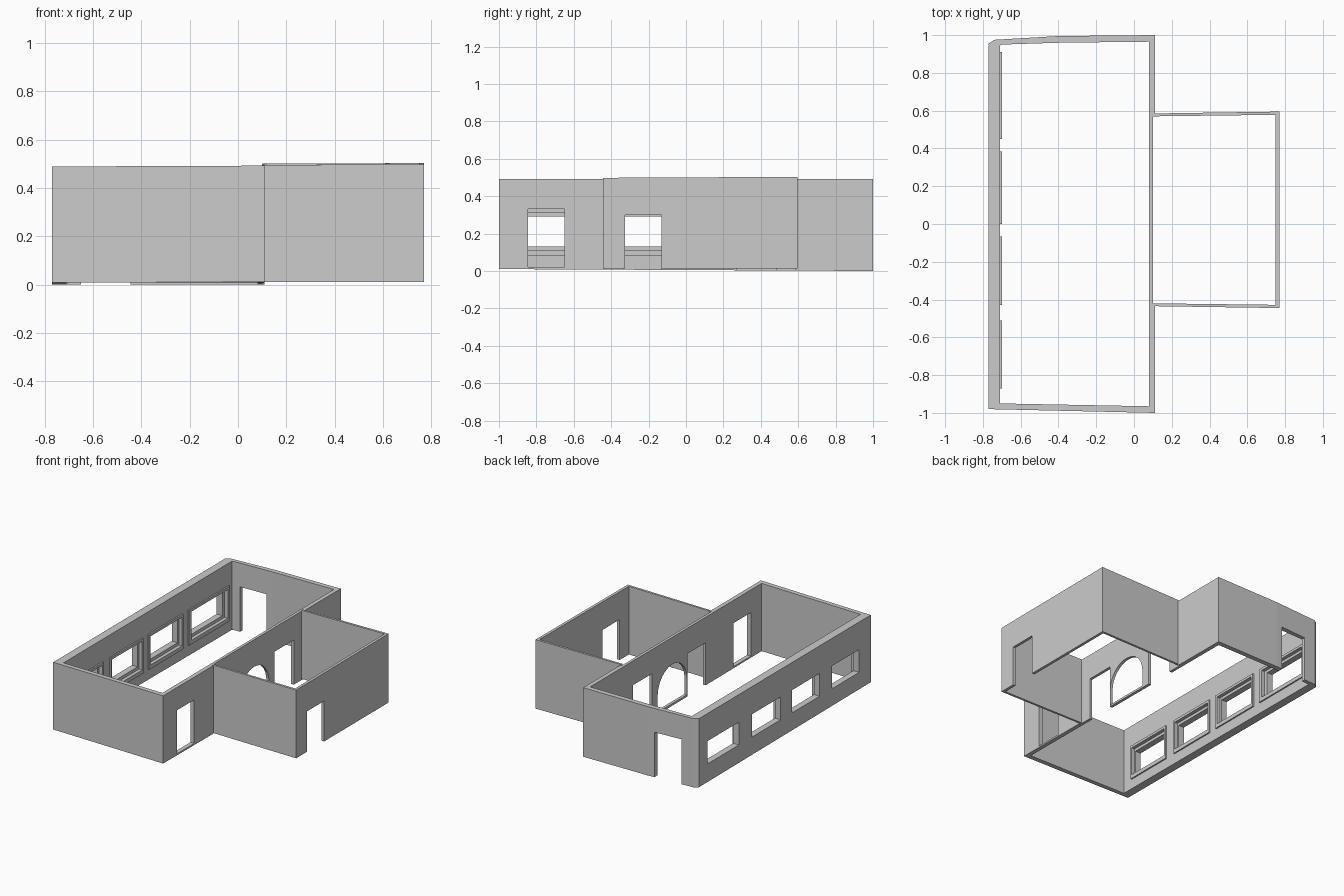
import bpy, bmesh, math

if "Cube" in bpy.data.objects:
    bpy.data.objects.remove(bpy.data.objects["Cube"])

grey = bpy.data.materials.new("plaster grey")
grey.diffuse_color = (0.6, 0.6, 0.6, 1)
grey.use_nodes = True
grey.node_tree.nodes["Principled BSDF"].inputs["Base Color"].default_value = grey.diffuse_color


def make_object(name, bm):
    bmesh.ops.recalc_face_normals(bm, faces=bm.faces)
    me = bpy.data.meshes.new(name)
    bm.to_mesh(me)
    bm.free()
    me.materials.append(grey)
    ob = bpy.data.objects.new(name, me)
    bpy.context.collection.objects.link(ob)
    return ob


def wall_strip(name, pairs, closed, bottom, top):
    """Wall running along pairs of (outer, inner) plan points."""
    bm = bmesh.new()
    rings = []
    for (ox, oy), (ix, iy) in pairs:
        rings.append([bm.verts.new(p) for p in (
            (ox, oy, bottom(ox, oy)), (ix, iy, bottom(ix, iy)),
            (ix, iy, top(ix, iy)), (ox, oy, top(ox, oy)))])
    n = len(rings)
    for i in range(n if closed else n - 1):
        a, b = rings[i], rings[(i + 1) % n]
        for k in range(4):
            m = (k + 1) % 4
            bm.faces.new((a[k], a[m], b[m], b[k]))
    if not closed:
        bm.faces.new(rings[0])
        bm.faces.new(rings[-1])
    return make_object(name, bm)


def prism_x(name, profile, x0, x1):
    """Extrude a (y, z) profile along x."""
    bm = bmesh.new()
    f = bm.faces.new([bm.verts.new((x0, y, z)) for y, z in profile])
    ext = bmesh.ops.extrude_face_region(bm, geom=[f])
    vs = [v for v in ext["geom"] if isinstance(v, bmesh.types.BMVert)]
    bmesh.ops.translate(bm, verts=vs, vec=(x1 - x0, 0, 0))
    return make_object(name, bm)


def box(name, x, y, z):
    return prism_x(name, [(y[0], z[0]), (y[1], z[0]), (y[1], z[1]), (y[0], z[1])], *x)


def cut(target, cutter):
    cutter.hide_render = True
    mod = target.modifiers.new("opening", 'BOOLEAN')
    mod.operation = 'DIFFERENCE'
    mod.solver = 'EXACT'
    mod.object = cutter
    bpy.context.view_layer.objects.active = target
    bpy.ops.object.modifier_apply(modifier=mod.name)
    bpy.data.objects.remove(cutter)


# Long hall walls, with the slightly bowed back wall
hall = wall_strip("hall_walls", [
    ((-0.77, -0.98), (-0.71, -0.95)),
    ((0.11, -1.0), (0.08, -0.965)),
    ((0.11, -0.435), (0.08, -0.44)),
    ((0.10, -0.435), (0.08, -0.43)),
    ((0.10, 0.585), (0.08, 0.58)),
    ((0.11, 0.585), (0.08, 0.59)),
    ((0.11, 1.0), (0.08, 0.965)),
    ((-0.40, 0.995), (-0.39, 0.96)),
    ((-0.74, 0.975), (-0.70, 0.95)),
    ((-0.77, 0.955), (-0.71, 0.945)),
], True, lambda x, y: 0.005 * (1 - y), lambda x, y: 0.492 + 0.004 * x)

# Side room walls, thinner and open towards the hall
side_room = wall_strip("side_room_walls", [
    ((0.10, -0.435), (0.10, -0.42)),
    ((0.77, -0.445), (0.75, -0.428)),
    ((0.77, 0.595), (0.75, 0.578)),
    ((0.10, 0.585), (0.10, 0.57)),
], False, lambda x, y: 0.012, lambda x, y: 0.497 + 0.005 * y + 0.004 * x)

# Doorways
cut(hall, box("front_door_cutter", (0, 0.2), (-0.845, -0.65), (0.02, 0.33)))
cut(hall, box("inner_door_cutter", (0, 0.2), (-0.335, -0.13), (-0.1, 0.31)))
cut(hall, box("far_inner_door_cutter", (0, 0.2), (0.27, 0.485), (-0.1, 0.32)))
cut(hall, box("back_door_cutter", (-0.65, -0.445), (0.9, 1.1), (-0.1, 0.32)))
cut(side_room, box("side_door_cutter", (0.7, 0.9), (-0.325, -0.13), (-0.1, 0.30)))

# Round archway between the rooms
arch = [(-0.125, 0.02), (0.205, 0.02)]
arch += [(0.04 + 0.165 * math.cos(math.pi * i / 16),
          0.135 + 0.165 * math.sin(math.pi * i / 16)) for i in range(17)]
cut(hall, prism_x("arch_cutter", arch, 0, 0.2))

# Four windows: opening, stepped recess and raised frame inside
windows = [(-0.87, -0.51), (-0.43, -0.065), (0.0, 0.385), (0.45, 0.91)]
holes = [(-0.85, -0.545), (-0.405, -0.095), (0.035, 0.355), (0.505, 0.86)]
for n, ((a, b), (c, d)) in enumerate(zip(windows, holes), 1):
    cut(hall, box("window_cutter", (-0.9, -0.6), (c, d), (0.13, 0.292)))
    ya, yb = (a + c) / 2, (b + d) / 2
    cut(hall, box("recess_cutter", (-0.725, -0.6), (ya, yb), (0.108, 0.312)))
    frame = box("window_frame_%d" % n, (-0.715, -0.70), (a, b), (0.08, 0.33))
    cut(frame, box("frame_cutter", (-0.9, -0.6), (ya, yb), (0.108, 0.312)))
